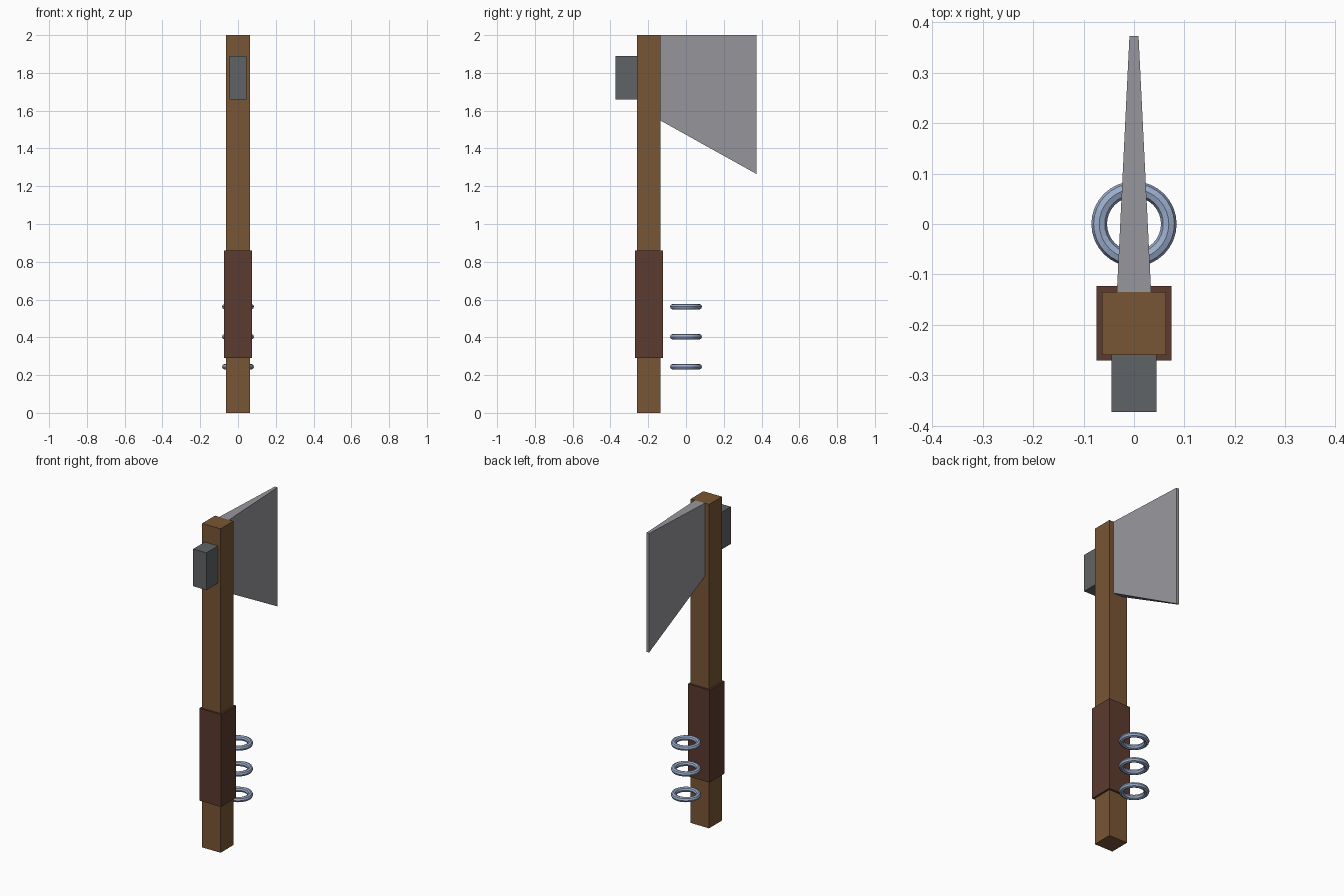
import bpy, bmesh, math
from mathutils import Vector

if "Cube" in bpy.data.objects:
    bpy.data.objects.remove(bpy.data.objects["Cube"])


def material(name, rgb):
    m = bpy.data.materials.new(name)
    m.diffuse_color = (*rgb, 1)
    m.use_nodes = True
    m.node_tree.nodes["Principled BSDF"].inputs["Base Color"].default_value = m.diffuse_color
    return m


WOOD = material("wood", (0.19, 0.092, 0.035))
LEATHER = material("dark leather", (0.105, 0.043, 0.028))
IRON = material("dark iron", (0.115, 0.127, 0.133))
STEEL = material("steel", (0.31, 0.31, 0.335))
RING = material("blue steel", (0.33, 0.42, 0.61))


def add_object(name, bm, mat):
    bmesh.ops.recalc_face_normals(bm, faces=bm.faces)
    mesh = bpy.data.meshes.new(name)
    bm.to_mesh(mesh)
    bm.free()
    mesh.materials.append(mat)
    ob = bpy.data.objects.new(name, mesh)
    bpy.context.collection.objects.link(ob)
    return ob


def box(name, lo, hi, mat):
    lo, hi = Vector(lo), Vector(hi)
    bm = bmesh.new()
    bmesh.ops.create_cube(bm, size=1)
    bmesh.ops.scale(bm, vec=hi - lo, verts=bm.verts)
    bmesh.ops.translate(bm, vec=(lo + hi) / 2, verts=bm.verts)
    return add_object(name, bm, mat)


# Square handle, wrapped grip and hammer block
box("handle", (-0.063, -0.26, 0), (0.063, -0.135, 2), WOOD)
box("grip", (-0.074, -0.271, 0.29), (0.074, -0.123, 0.86), LEATHER)
box("hammer_block", (-0.045, -0.373, 1.66), (0.045, -0.255, 1.89), IRON)

# Blade: wedge that thins and drops towards its edge
bm = bmesh.new()
bmesh.ops.create_cube(bm, size=2)
for v in bm.verts:
    edge = v.co.y > 0
    top = v.co.z > 0
    v.co = (v.co.x * (0.009 if edge else 0.034),
            0.373 if edge else -0.136,
            2 if top else (1.265 if edge else 1.548))
add_object("blade", bm, STEEL)

# Three loose rings behind the grip
for i, z in enumerate((0.244, 0.403, 0.562)):
    bpy.ops.mesh.primitive_torus_add(location=(0, 0, z), major_radius=0.069,
                                     minor_radius=0.0155, major_segments=32,
                                     minor_segments=8)
    ring = bpy.context.object
    ring.name = f"ring_{i + 1}"
    ring.data.materials.append(RING)
